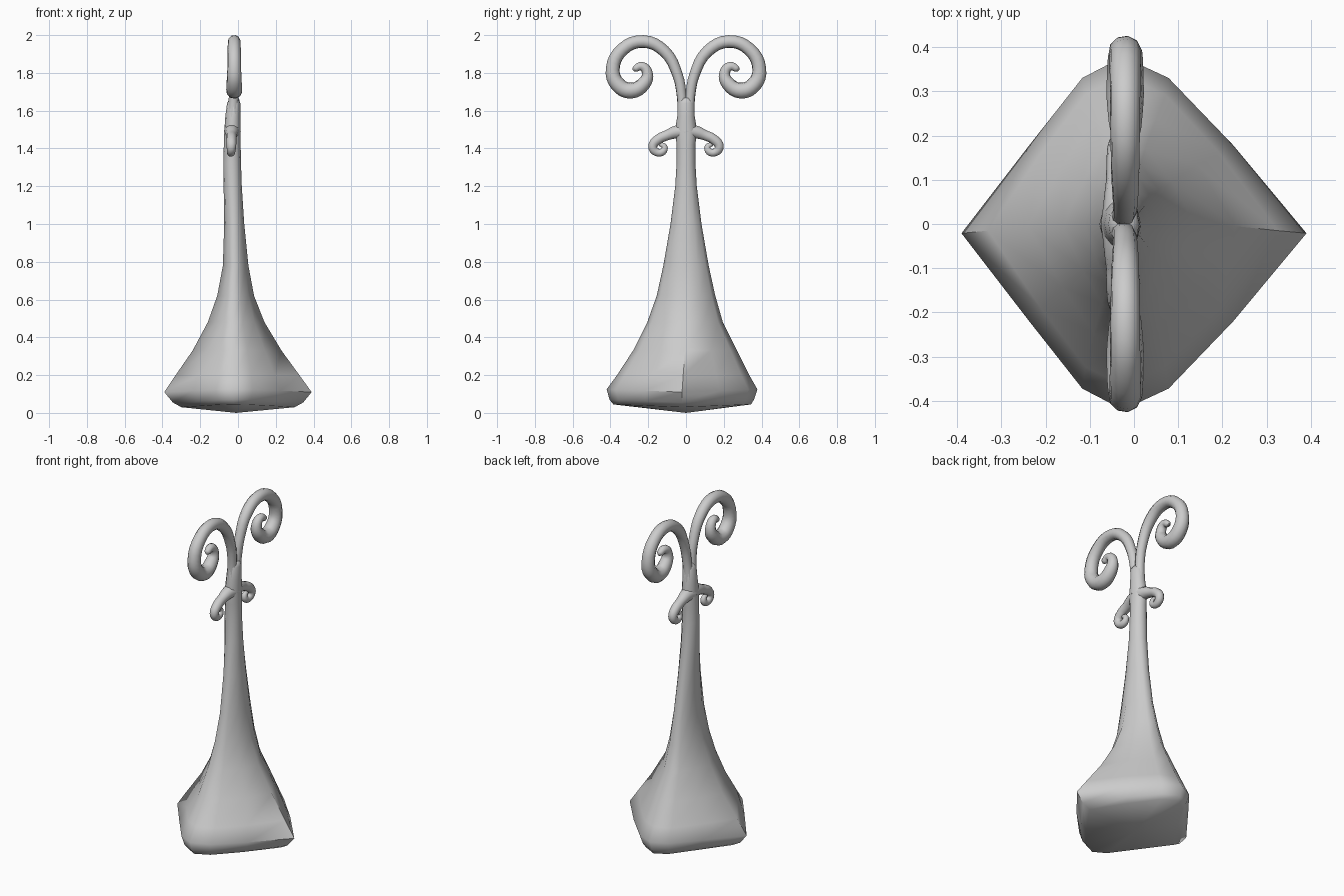
import bpy, bmesh

if "Cube" in bpy.data.objects:
    bpy.data.objects.remove(bpy.data.objects["Cube"])

# Unit cross-sections (one quadrant, +x to +y): cushion-shaped base, round neck
BASE = [(1, 0), (.59, .50), (.25, .88), (0, 1)]
NECK = [(1, 0), (.87, .5), (.5, .87), (0, 1)]

# Body rings: z, x min, x max, y min, y max, roundness (0 base, 1 neck)
RINGS = [
    (.03, -.30, .30, -.385, .345, 0), (.055, -.345, .345, -.405, .36, 0),
    (.11, -.39, .39, -.42, .378, 0), (.20, -.33, .325, -.365, .335, .1),
    (.33, -.24, .23, -.28, .27, .2), (.48, -.16, .14, -.205, .195, .3),
    (.62, -.11, .085, -.155, .155, .5), (.78, -.08, .055, -.12, .12, .7),
    (1.0, -.073, .033, -.082, .082, .9), (1.2, -.076, .02, -.057, .057, 1),
    (1.32, -.078, .016, -.05, .05, 1), (1.42, -.075, .014, -.05, .05, 1),
    (1.5, -.072, .014, -.058, .058, 1), (1.57, -.067, .013, -.046, .046, 1),
    (1.64, -.058, .012, -.044, .044, 1), (1.665, -.045, .005, -.03, .03, 1)]


def smooth(ob):
    bpy.ops.object.select_all(action='DESELECT')
    ob.select_set(True)
    bpy.context.view_layer.objects.active = ob
    if ob.type == 'CURVE':
        bpy.ops.object.convert(target='MESH')
    bpy.ops.object.shade_smooth_by_angle(angle=1.0)


def outline(t):
    q = [(a[0] + (b[0] - a[0]) * t, a[1] + (b[1] - a[1]) * t) for a, b in zip(BASE, NECK)]
    half = q + [(-x, y) for x, y in q[-2::-1]]
    return half + [(x, -y) for x, y in half[-2:0:-1]]


def make_body():
    bm = bmesh.new()
    loops = []
    for z, x0, x1, y0, y1, t in RINGS:
        cx, cy = (x0 + x1) / 2, (y0 + y1) / 2
        # pull the side tips of the wide base a little off centre
        lean = -.025 * (1 - t)
        loops.append([bm.verts.new((cx + x * (x1 - x0) / 2 + lean * abs(y) ** 2,
                                    cy + y * (y1 - y0) / 2,
                                    z + (.015 * abs(y) if z < .15 else 0)))
                      for x, y in outline(t)])
    n = len(loops[0])
    for a, b in zip(loops, loops[1:]):
        for i in range(n):
            j = (i + 1) % n
            bm.faces.new((a[i], a[j], b[j], b[i]))
    # gently domed underside and closed top
    for loop, z in ((loops[0], 0), (loops[-1], 1.67)):
        c = bm.verts.new((-.01, 0, z))
        for i in range(n):
            bm.faces.new((loop[i], loop[(i + 1) % n], c))
    bmesh.ops.recalc_face_normals(bm, faces=bm.faces)
    me = bpy.data.meshes.new("body")
    bm.to_mesh(me)
    bm.free()
    ob = bpy.data.objects.new("body", me)
    bpy.context.collection.objects.link(ob)
    smooth(ob)


def tube(name, pts, side):
    # pts: x, y, z, radius
    cu = bpy.data.curves.new(name, 'CURVE')
    cu.dimensions = '3D'
    cu.bevel_depth = 1
    cu.bevel_resolution = 3
    cu.resolution_u = 4
    cu.use_fill_caps = True
    sp = cu.splines.new('BEZIER')
    sp.bezier_points.add(len(pts) - 1)
    for p, (x, y, z, r) in zip(sp.bezier_points, pts):
        p.co = (x, y * side, z)
        p.radius = r
        p.handle_left_type = p.handle_right_type = 'AUTO'
    ob = bpy.data.objects.new(name, cu)
    bpy.context.collection.objects.link(ob)
    smooth(ob)


make_body()

# Large upper scrolls and small lower scrolls, one per side
UPPER = [(-.03, .015, 1.55, .03), (-.023, .022, 1.67, .026), (-.02, .045, 1.79, .028),
         (-.02, .115, 1.915, .032), (-.02, .225, 1.966, .034), (-.02, .335, 1.925, .035),
         (-.02, .388, 1.82, .037), (-.02, .362, 1.74, .041), (-.02, .292, 1.706, .043),
         (-.02, .222, 1.745, .037), (-.02, .205, 1.80, .029), (-.018, .235, 1.835, .024),
         (-.015, .27, 1.82, .018), (-.015, .278, 1.812, .006)]
LOWER = [(-.03, 0, 1.49, .045), (-.033, .05, 1.487, .036), (-.035, .10, 1.47, .028),
         (-.035, .15, 1.446, .027), (-.035, .176, 1.41, .025), (-.037, .155, 1.38, .022),
         (-.037, .122, 1.384, .02), (-.037, .115, 1.41, .016), (-.037, .135, 1.418, .012),
         (-.037, .142, 1.414, .004)]
for side, label in ((1, "right"), (-1, "left")):
    tube("upper_scroll_" + label, UPPER, side)
    tube("lower_scroll_" + label, LOWER, side)
